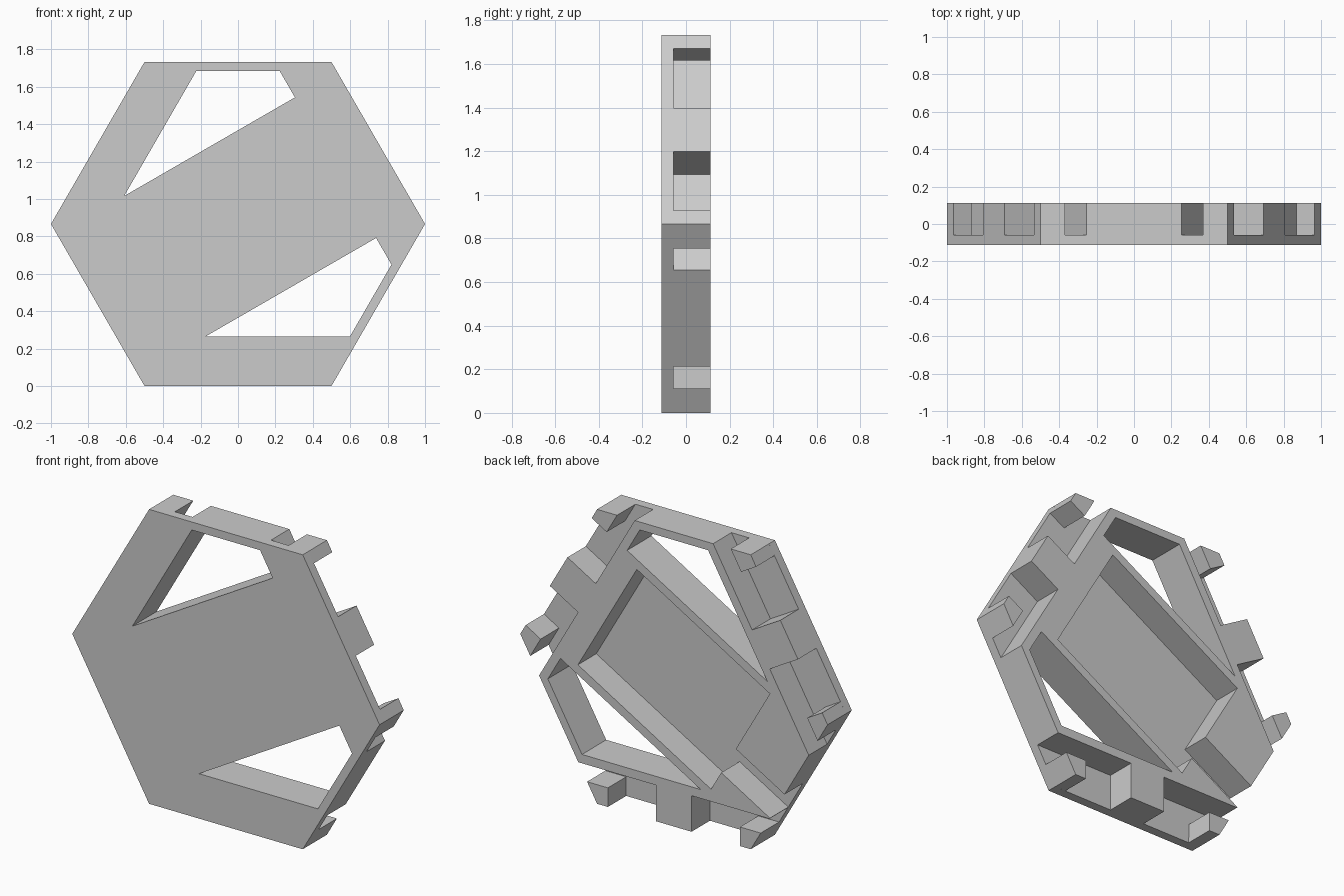
import bpy, bmesh
from math import cos, sin, pi, radians, sqrt

if "Cube" in bpy.data.objects:
    bpy.data.objects.remove(bpy.data.objects["Cube"])

APO = sqrt(3) / 2          # centre to edge of the hexagon, also the centre height
FRONT, MID, BACK = -0.1125, -0.058, 0.1125

grey = bpy.data.materials.new("light_grey")
grey.use_nodes = True
colour = (0.6, 0.6, 0.6, 1)
grey.diffuse_color = colour
grey.node_tree.nodes["Principled BSDF"].inputs["Base Color"].default_value = colour


def prism(name, points, y0, y1):
    """Extrude an outline (x, height about the centre) from y0 to y1."""
    bm = bmesh.new()
    face = bm.faces.new([bm.verts.new((x, y0, z + APO)) for x, z in points])
    new = bmesh.ops.extrude_face_region(bm, geom=[face])["geom"]
    bmesh.ops.translate(bm, vec=(0, y1 - y0, 0),
                        verts=[v for v in new if isinstance(v, bmesh.types.BMVert)])
    bmesh.ops.recalc_face_normals(bm, faces=bm.faces)
    mesh = bpy.data.meshes.new(name)
    bm.to_mesh(mesh)
    bm.free()
    mesh.materials.append(grey)
    obj = bpy.data.objects.new(name, mesh)
    bpy.context.collection.objects.link(obj)
    return obj


def cut(obj, cutter):
    mod = obj.modifiers.new("cut", "BOOLEAN")
    mod.operation, mod.solver, mod.object = "DIFFERENCE", "EXACT", cutter
    bpy.context.view_layer.update()
    graph = bpy.context.evaluated_depsgraph_get()
    mesh = bpy.data.meshes.new_from_object(obj.evaluated_get(graph))
    obj.modifiers.clear()
    obj.data = mesh


def turn(points, angle):
    c, s = cos(angle), sin(angle)
    return [(x * c - z * s, x * s + z * c) for x, z in points]


def slab(a0, a1, n0, n1, angle=pi / 6):
    """Rectangle with its length along the given angle."""
    return turn([(a0, n0), (a1, n0), (a1, n1), (a0, n1)], angle)


def hexagon(socket, tab):
    """Hexagon whose alternate edges lie at two distances from the centre."""
    points = []
    for k in range(6):
        d1, d2 = (socket, tab) if k % 2 == 0 else (tab, socket)
        t = (d2 - d1 * 0.5) / APO
        points += turn([(d1, t)], radians(30 + 60 * k))
    return points


# Front plate and the raised frame behind it
plate = prism("front_plate", hexagon(APO, APO), FRONT, MID)
frame = prism("back_frame", hexagon(APO - 0.212, APO), MID, BACK)

# Two window openings either side of the diagonal band
windows = prism("window_cutter", hexagon(APO - 0.264, APO - 0.047), -0.3, 0.3)
band = prism("band_cutter", slab(-2, 2, -0.434, 0.434), -0.5, 0.5)
cut(windows, band)
cut(plate, windows)
cut(frame, windows)

# Central recess and the channel leading out of it
recess = prism("recess_cutter", slab(-0.5, 0.5, -0.383, 0.383), MID - 0.02, 0.3)
channel = prism("channel_cutter", slab(-1.1, -0.4, -0.25, -0.06), MID - 0.02, 0.3)
cut(frame, recess)
cut(frame, channel)
for helper in (windows, band, recess, channel):
    bpy.data.objects.remove(helper)

# Edge blocks and corner teeth, repeated three times round
tooth = [(0.5, APO), (0.535, 0.805), (0.4377, 0.749), (0.37, APO)]
mirrored = [(-x, z) for x, z in tooth]
for k in range(3):
    angle = radians(120 * k)
    prism("edge_block", slab(APO - 0.212, APO, -0.115, 0.115, angle + pi / 6), MID, BACK)
    prism("corner_tooth_right", turn(tooth, angle), MID, BACK)
    prism("corner_tooth_left", turn(mirrored, angle), MID, BACK)
